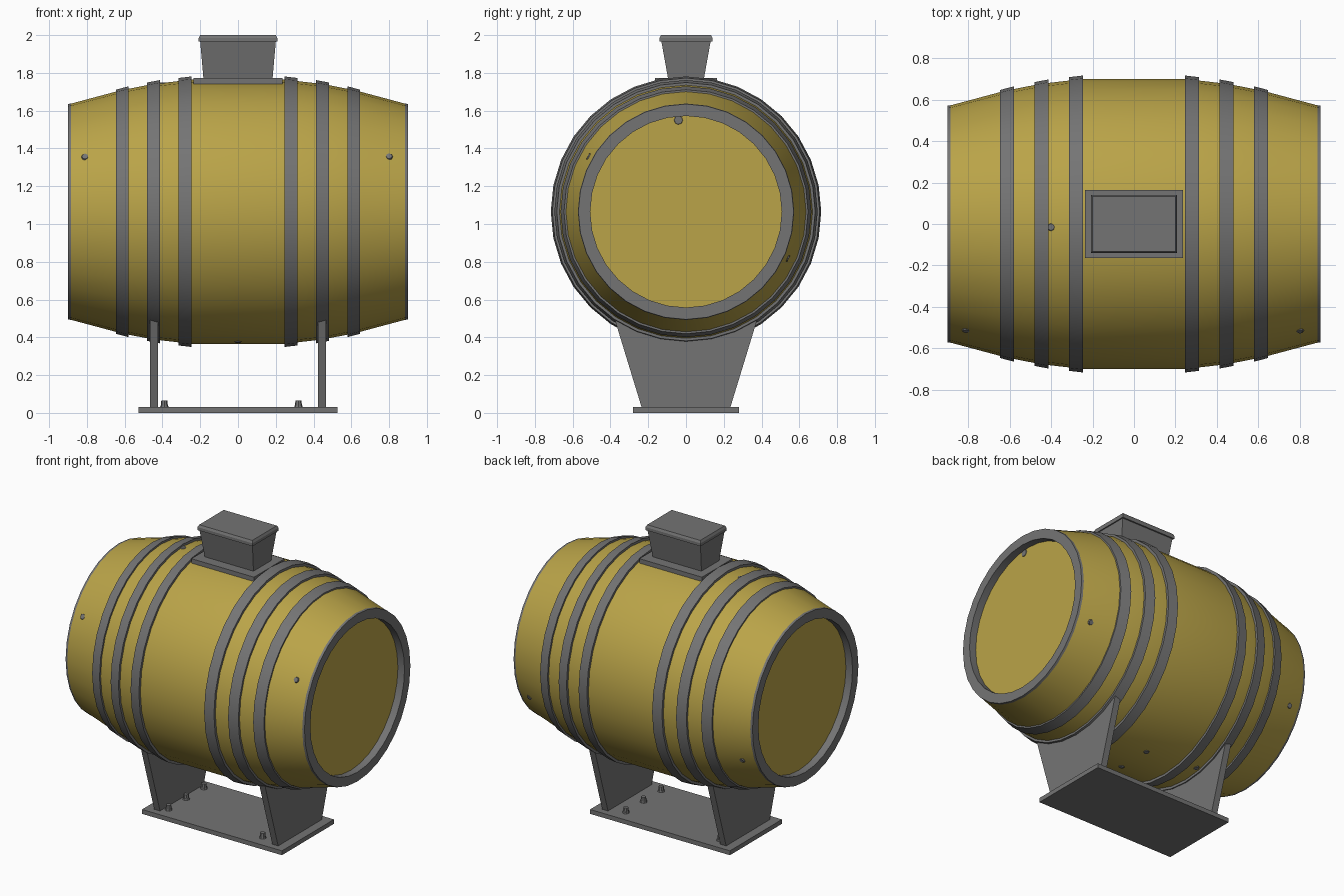
import bpy, bmesh, math
from mathutils import Vector, Matrix

if "Cube" in bpy.data.objects:
    bpy.data.objects.remove(bpy.data.objects["Cube"])

CZ = 1.065          # height of the barrel axis
SIDES = 32


def material(name, col):
    m = bpy.data.materials.new(name)
    m.diffuse_color = (*col, 1)
    m.use_nodes = True
    m.node_tree.nodes["Principled BSDF"].inputs["Base Color"].default_value = m.diffuse_color
    return m


WOOD = material("ochre wood", (0.49, 0.37, 0.065))
METAL = material("grey metal", (0.175, 0.175, 0.175))


def finish(name, bm, mat, smooth=True):
    bmesh.ops.remove_doubles(bm, verts=bm.verts, dist=1e-5)
    bmesh.ops.recalc_face_normals(bm, faces=bm.faces)
    me = bpy.data.meshes.new(name)
    bm.to_mesh(me)
    bm.free()
    ob = bpy.data.objects.new(name, me)
    bpy.context.collection.objects.link(ob)
    me.materials.append(mat)
    if smooth:
        bpy.ops.object.select_all(action='DESELECT')
        ob.select_set(True)
        bpy.context.view_layer.objects.active = ob
        bpy.ops.object.shade_smooth_by_angle(angle=math.radians(30))
    return ob


def revolve(name, profile, mat, closed=False):
    """Spin (x, radius) points around the barrel axis."""
    bm = bmesh.new()
    rings = []
    for i in range(SIDES):
        a = 2 * math.pi * i / SIDES
        rings.append([bm.verts.new((x, r * math.sin(a), CZ + r * math.cos(a)))
                      for x, r in profile])
    n = len(profile)
    for i in range(SIDES):
        p, q = rings[i], rings[(i + 1) % SIDES]
        for j in range(n if closed else n - 1):
            k = (j + 1) % n
            bm.faces.new((p[j], p[k], q[k], q[j]))
    return finish(name, bm, mat)


def frustum(name, levels, mat):
    """Stack of rectangles (z, half x, half y), capped at both ends."""
    bm = bmesh.new()
    rings = [[bm.verts.new((sx * hx, sy * hy, z))
              for sx, sy in ((-1, -1), (1, -1), (1, 1), (-1, 1))]
             for z, hx, hy in levels]
    bm.faces.new(rings[0])
    bm.faces.new(rings[-1])
    for a, b in zip(rings, rings[1:]):
        for i in range(4):
            k = (i + 1) % 4
            bm.faces.new((a[i], a[k], b[k], b[i]))
    return finish(name, bm, mat, False)


def barrel_radius(x):
    pts = [(0, 0.70), (0.25, 0.699), (0.45, 0.676), (0.62, 0.643), (0.9, 0.568)]
    for (x0, r0), (x1, r1) in zip(pts, pts[1:]):
        if abs(x) <= x1:
            return r0 + (r1 - r0) * (abs(x) - x0) / (x1 - x0)
    return pts[-1][1]


# Barrel body
xs = (-0.89, -0.62, -0.45, -0.25, 0.25, 0.45, 0.62, 0.89)
revolve("barrel_staves", [(x, barrel_radius(x)) for x in xs], WOOD)

# Ends and hoops, mirrored left and right
for side, s in (("left", -1), ("right", 1)):
    revolve(f"{side}_barrel_head", [(s * 0.85, 0), (s * 0.85, 0.51)], WOOD)
    revolve(f"{side}_end_rim", [(s * 0.885, 0.573), (s * 0.9, 0.570),
                                (s * 0.9, 0.507), (s * 0.85, 0.507)], METAL)
    for i, (x, ri, ro) in enumerate(((0.28, 0.716, 0.708), (0.447, 0.697, 0.684),
                                     (0.613, 0.664, 0.646))):
        a, b = x - 0.034, x + 0.034
        revolve(f"{side}_hoop_{i + 1}",
                [(s * a, barrel_radius(a) - 0.01), (s * a, ri),
                 (s * b, ro), (s * b, barrel_radius(b) - 0.01)], METAL, True)

# Filler funnel on top
frustum("funnel_base", [(1.735, 0.236, 0.165), (1.772, 0.236, 0.165)], METAL)
frustum("funnel", [(1.77, 0.183, 0.095), (1.965, 0.2, 0.13)], METAL)
frustum("funnel_lid", [(1.965, 0.208, 0.14), (1.985, 0.208, 0.14),
                       (2.0, 0.2, 0.132)], METAL)

# Stand plate
frustum("stand_plate", [(0, 0.527, 0.28), (0.03, 0.527, 0.28)], METAL)

# Cradle legs: tapered plates with a curved top hugging the barrel
for side, s in (("left", -1), ("right", 1)):
    R, half = 0.682, math.asin(0.378 / 0.682)
    prof = [(-0.235, 0.03), (0.235, 0.03)]
    for i in range(13):
        a = half * (1 - i / 6)
        prof.append((R * math.sin(a), CZ - R * math.cos(a)))
    bm = bmesh.new()
    face = bm.faces.new([bm.verts.new((s * 0.445 - 0.022, y, z)) for y, z in prof])
    ext = bmesh.ops.extrude_face_region(bm, geom=[face], use_keep_orig=True)
    bmesh.ops.translate(bm, vec=(0.044, 0, 0),
                        verts=[v for v in ext["geom"] if isinstance(v, bmesh.types.BMVert)])
    finish(f"{side}_cradle_leg", bm, METAL)


def cylinder(name, pos, normal, r1, r2, depth, sides):
    bm = bmesh.new()
    rot = Vector((0, 0, 1)).rotation_difference(Vector(normal)).to_matrix().to_4x4()
    bmesh.ops.create_cone(bm, cap_ends=True, segments=sides, radius1=r1, radius2=r2,
                          depth=depth, matrix=Matrix.Translation(pos) @ rot)
    finish(name, bm, METAL)


# Anchor bolts, a washer and head each
for x in (-0.39, 0.32):
    for y in (-0.19, 0, 0.19):
        cylinder("bolt_washer", (x, y, 0.034), (0, 0, 1), 0.023, 0.02, 0.012, 8)
        cylinder("bolt_head", (x, y, 0.05), (0, 0, 1), 0.019, 0.016, 0.032, 8)

# Small metal studs showing through the wood: (x, y, height from axis)
for x, y, z in ((-0.81, -0.52, 0.295), (0.80, -0.52, 0.295), (-0.80, 0.54, -0.247),
                (0.80, 0.54, -0.247), (0, 0.12, -0.69), (0, -0.12, -0.69),
                (-0.385, 0.14, -0.67), (-0.40, -0.015, 0.68)):
    n = Vector((0, y, z)).normalized()
    r = barrel_radius(x) - 0.001
    cylinder("stud", (x, n.y * r, CZ + n.z * r), n, 0.02, 0.016, 0.008, 8)
for s in (-1, 1):
    cylinder("head_stud", (s * 0.85, s * -0.04, 1.55), (s, 0, 0), 0.025, 0.022, 0.006, 8)
